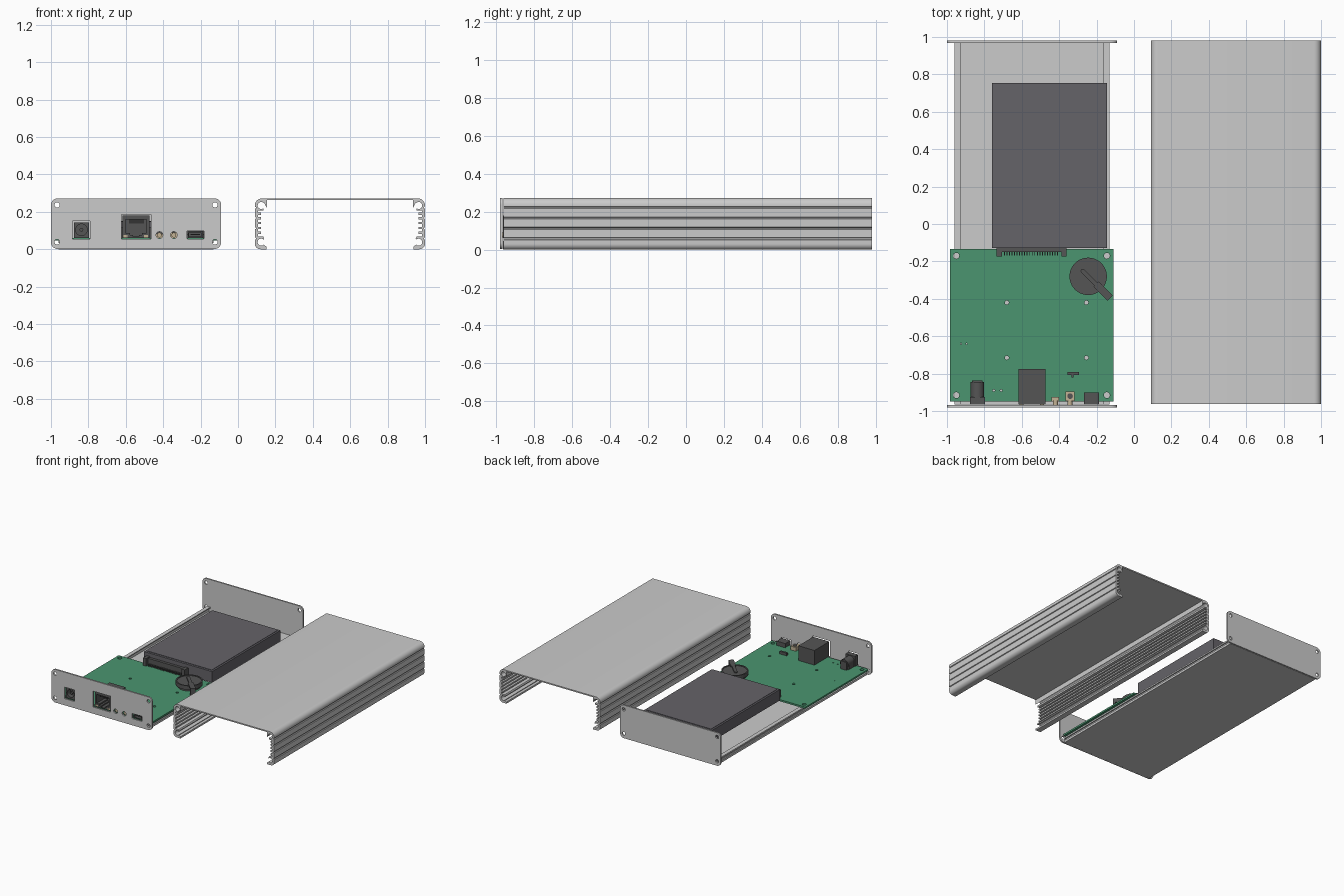
import bpy, bmesh, math
from math import sin, cos, pi, radians

if "Cube" in bpy.data.objects:
    bpy.data.objects.remove(bpy.data.objects["Cube"])


def material(name, rgb):
    m = bpy.data.materials.new(name)
    m.diffuse_color = (*rgb, 1)
    m.use_nodes = True
    m.node_tree.nodes["Principled BSDF"].inputs["Base Color"].default_value = m.diffuse_color
    return m


GREEN = material("board_green", (0.07, 0.30, 0.16))
DARK = material("dark_plastic", (0.09, 0.09, 0.09))
DRIVE = material("drive_grey", (0.13, 0.125, 0.14))
TAN = material("led_tan", (0.55, 0.45, 0.30))


def rect(x0, x1, y0, y1):
    return [(x0, y0), (x1, y0), (x1, y1), (x0, y1)]


def arc(cx, cy, r, a0, a1, n=8):
    return [(cx + r * cos(radians(a0 + (a1 - a0) * i / n)),
             cy + r * sin(radians(a0 + (a1 - a0) * i / n))) for i in range(n + 1)]


def circle(cx, cy, r, n=24):
    return arc(cx, cy, r, 0, 360, n)[:-1]


def rounded(x0, x1, y0, y1, r):
    return (arc(x1 - r, y1 - r, r, 0, 90) + arc(x0 + r, y1 - r, r, 90, 180)
            + arc(x0 + r, y0 + r, r, 180, 270) + arc(x1 - r, y0 + r, r, 270, 360))


def mirrored(half, left, mid):
    """Half profile measured inward from the left edge, closed around x = mid."""
    pts = [(left + u, z) for u, z in half]
    return pts + [(2 * mid - x, z) for x, z in reversed(pts) if abs(x - mid) > 1e-4]


def extrude(name, loops, axis, lo, hi, mat=None):
    """Extrude outline plus hole loops along y (xz outline) or z (xy outline)."""
    cu = bpy.data.curves.new(name, 'CURVE')
    cu.dimensions = '2D'
    cu.fill_mode = 'BOTH'
    cu.extrude = (hi - lo) / 2
    for loop in loops:
        s = cu.splines.new('POLY')
        s.points.add(len(loop) - 1)
        for p, (a, b) in zip(s.points, loop):
            p.co = (a, b, 0, 1)
        s.use_cyclic_u = True
    tmp = bpy.data.objects.new(name + "_curve", cu)
    bpy.context.collection.objects.link(tmp)
    dg = bpy.context.evaluated_depsgraph_get()
    me = bpy.data.meshes.new_from_object(tmp.evaluated_get(dg))
    bpy.data.objects.remove(tmp)
    bm = bmesh.new()
    bm.from_mesh(me)
    bmesh.ops.remove_doubles(bm, verts=bm.verts, dist=1e-5)
    mid = (lo + hi) / 2
    for v in bm.verts:
        x, y, z = v.co
        v.co = (x, mid - z, y) if axis == 'y' else (x, y, mid + z)
    bmesh.ops.recalc_face_normals(bm, faces=bm.faces)
    bm.to_mesh(me)
    bm.free()
    me.materials.clear()
    if mat:
        me.materials.append(mat)
    ob = bpy.data.objects.new(name, me)
    bpy.context.collection.objects.link(ob)
    return ob


def box(name, x0, x1, y0, y1, z0, z1, mat=None):
    return extrude(name, [rect(x0, x1, y0, y1)], 'z', z0, z1, mat)


# Cover: U-shaped extrusion with grooves, card-guide teeth and screw channels
half = [(.455, .272)] + arc(.038, .234, .038, 90, 180)
for z in (.222, .167, .112, .057):
    half += [(0, z + .006), (.006, z + .003), (.006, z - .003), (0, z - .006)]
half += arc(.03, .03, .03, 180, 270) + [(.063, 0), (.063, .014), (.05, .022)]
half += arc(.034, .038, .019, -40, -320, 14) + [(.05, .058), (.045, .068), (.017, .068)]
for z in (.082, .108, .134, .160, .184):
    half += [(.017, z), (.034, z), (.034, z + .012), (.017, z + .012)]
half += [(.017, .206), (.045, .206)]
half += arc(.034, .234, .019, -50, -320, 14)
half += [(.048, .252), (.064, .222), (.064, .262), (.455, .262)]
extrude("cover", [mirrored(half, .09, .545)], 'y', -.962, .98)

# Base tray with grooved side rails
half = [(.415, 0), (0, 0), (0, .018), (.010, .018), (.010, .034), (0, .034), (0, .046),
        (.032, .046), (.032, .038), (.02, .038), (.02, .01), (.415, .01)]
extrude("base_tray", [mirrored(half, -.96, -.545)], 'y', -.964, .97)

# End panels with screw holes, front one with port cut-outs
outline = rounded(-1, -.09, .002, .272, .035)
screws = [circle(x, z, .014) for x in (-.967, -.123) for z in (.039, .237)]
ports = [rect(-.884, -.79, .056, .150), rect(-.624, -.466, .056, .186),
         circle(-.42, .076, .018), circle(-.343, .076, .018),
         rounded(-.274, -.181, .056, .098, .006)]
extrude("back_panel", [outline] + screws, 'y', .968, .98)
extrude("front_panel", [outline] + screws + ports, 'y', -.98, -.967)

# Circuit board with mounting holes
holes = [circle(x, y, .016) for x in (-.95, -.145) for y in (-.17, -.915)]
holes += [circle(x, y, .011, 16) for x in (-.68, -.255) for y in (-.42, -.715)]
holes += [circle(x, -.89, .006, 12) for x in (-.75, -.71)]
holes += [circle(x, -.64, .004, 8) for x in (-.925, -.895)]
extrude("circuit_board", [rect(-.985, -.11, -.95, -.135)] + holes, 'z', .046, .06, GREEN)
TOP = .06

# Disk drive and its edge connector
box("disk_drive", -.76, -.145, -.128, .755, .058, .148, DRIVE)
box("drive_lid_plate", -.745, -.16, -.11, .74, .148, .151, DRIVE)
box("drive_connector_bar", -.73, -.36, -.150, -.128, TOP, .115, DARK)
for i, x in enumerate((-.735, -.388)):
    box(f"drive_connector_end_{i}", x, x + .028, -.175, -.128, TOP, .122, DARK)
for i in range(22):
    x = -.695 + i * .0135
    box(f"drive_connector_pin_{i}", x, x + .005, -.168, -.149, TOP, .075, DARK)

# Coin cell holder: base ring, cell and diagonal spring clip
bx, by = -.245, -.28
extrude("cell_holder_base", [circle(bx, by, .085, 40)], 'z', TOP, .082, DARK)
extrude("cell_holder_rim", [circle(bx, by, .100, 48), circle(bx, by, .090, 48)], 'z', .078, .110, DARK)
extrude("coin_cell", [circle(bx, by, .0905, 48)], 'z', .080, .105, DARK)


def diag(pts):
    c = math.sqrt(.5)
    return [(bx + c * (u + v), by + c * (v - u)) for u, v in pts]


extrude("cell_clip_arm", [diag(arc(-.04, 0, .012, 90, 270)
        + [(.06, -.012), (.06, -.02), (.165, -.02), (.165, .02), (.06, .02), (.06, .012)])],
        'z', .108, .118, DARK)
extrude("cell_clip_leg", [diag(rect(.145, .165, -.02, .02))], 'z', TOP, .109, DARK)
extrude("cell_clip_side", [diag(rect(.09, .165, .014, .02))], 'z', .085, .109, DARK)

# Power jack: square mouth, round barrel, centre pin
extrude("jack_mouth", [rect(-.878, -.796, TOP, .144), circle(-.837, .104, .031)],
        'y', -.966, -.925, DARK)
extrude("jack_barrel", [circle(-.837, .103, .036)], 'y', -.925, -.845, DARK)
box("jack_foot", -.873, -.801, -.925, -.855, TOP, .1, DARK)
box("jack_rear", -.865, -.809, -.85, -.836, TOP, .125, DARK)
extrude("jack_pin", [circle(-.837, .104, .010, 16)], 'y', -.958, -.92, DARK)

# Network socket: stepped opening, contacts, rear block
cavity = [(-.602, .088), (-.602, .160), (-.488, .160), (-.488, .088), (-.512, .088),
          (-.512, .076), (-.528, .076), (-.528, .067), (-.562, .067), (-.562, .076),
          (-.578, .076), (-.578, .088)]
extrude("network_socket_shell", [rect(-.618, -.473, TOP, .18), cavity], 'y', -.966, -.86, DARK)
box("network_socket_rear", -.618, -.473, -.86, -.775, TOP, .18, DARK)
for i in range(8):
    x = -.584 + i * .0105
    box(f"network_contact_{i}", x, x + .005, -.945, -.86, .138, .16, DARK)
for i, x in enumerate((-.612, -.502)):
    box(f"network_lamp_{i}", x, x + .022, -.968, -.965, .064, .076, TAN)

# Data port with tongue
extrude("data_port_shell", [rounded(-.268, -.187, TOP, .095, .005),
                            rounded(-.261, -.194, .067, .088, .003)], 'y', -.966, -.905, DARK)
box("data_port_rear", -.268, -.187, -.905, -.9, TOP, .095, DARK)
box("data_port_tongue", -.253, -.202, -.955, -.905, .075, .081, DARK)

# Indicator lamp, push button, small slide switch
box("lamp_base", -.44, -.40, -.95, -.925, TOP, .082, TAN)
extrude("lamp_lens", [circle(-.42, .076, .013)], 'y', -.968, -.945, TAN)
box("button_base", -.366, -.318, -.945, -.895, TOP, .09, TAN)
extrude("button_cap", [circle(-.343, .076, .013)], 'y', -.968, -.94, TAN)
extrude("button_disc", [circle(-.342, -.92, .015)], 'z', .088, .094, DARK)
box("switch_body", -.356, -.294, -.806, -.79, TOP, .082, DARK)
box("switch_lever", -.333, -.323, -.822, -.79, TOP, .074, DARK)

# Smooth curved surfaces, keep edges sharp
for ob in bpy.context.scene.objects:
    ob.select_set(True)
    bpy.context.view_layer.objects.active = ob
bpy.ops.object.shade_smooth_by_angle(angle=radians(30))
